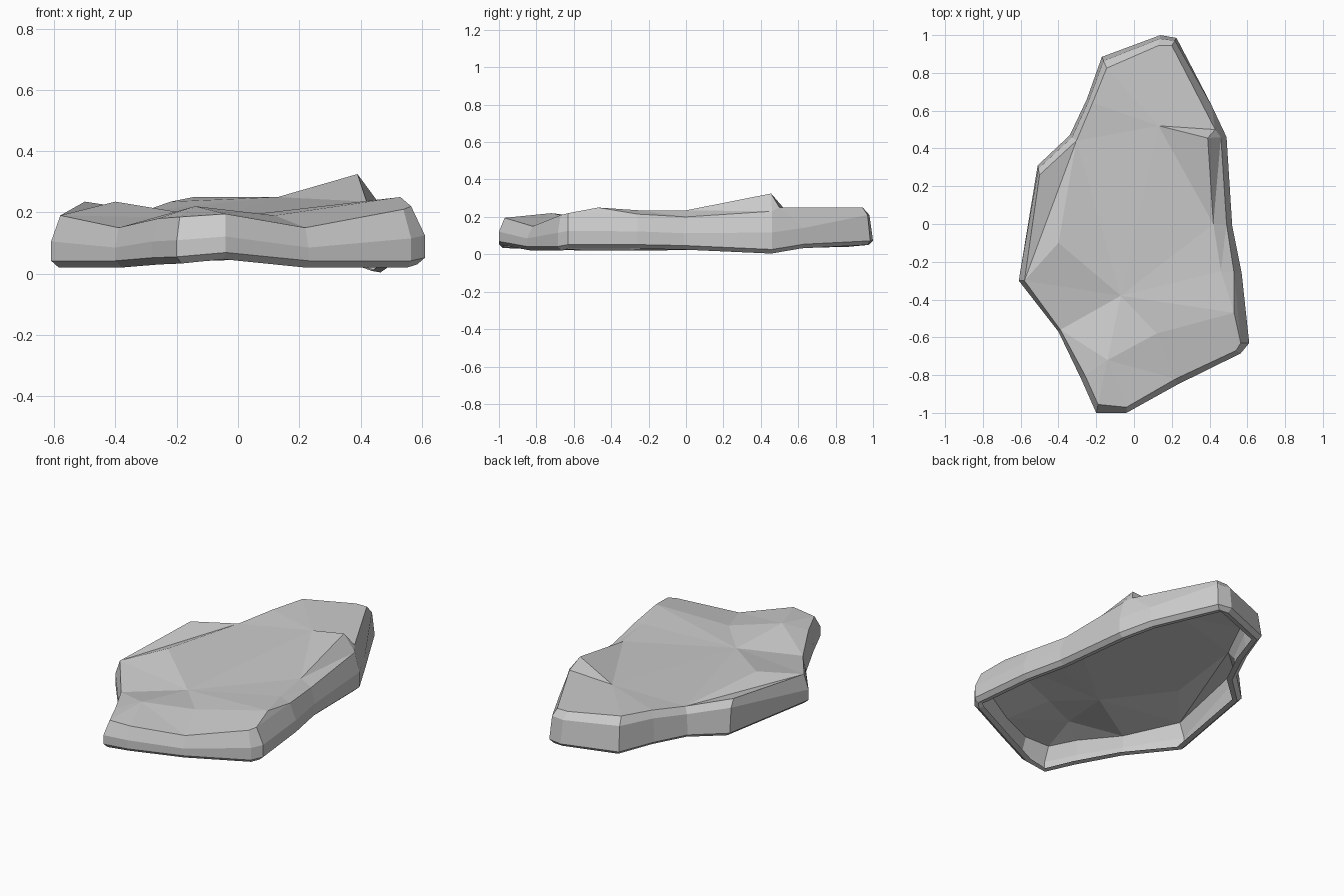
import bpy, bmesh
from mathutils import Vector
from mathutils.geometry import delaunay_2d_cdt

if "Cube" in bpy.data.objects:
    bpy.data.objects.remove(bpy.data.objects["Cube"])

# Outline stations: outer x, outer y, rim x, rim y, rim z, base z
STATIONS = [
    (-.20, -1.0, -.19, -.955, .185, .033), (-.04, -1.0, -.04, -.97, .195, .047),
    (.23, -.85, .22, -.82, .15, .02), (.565, -.685, .54, -.67, .21, .02),
    (.61, -.63, .565, -.63, .22, .03), (.57, -.26, .53, -.26, .215, .03),
    (.52, -.01, .49, 0.0, .20, .025), (.49, .46, .46, .46, .23, .004),
    (.41, .63, .43, .50, .25, .032), (.225, .985, .20, .945, .25, .05),
    (.14, 1.0, .13, .945, .25, .05), (-.17, .885, -.145, .825, .25, .04),
    (-.25, .66, -.22, .64, .235, .035), (-.34, .47, -.305, .44, .205, .03),
    (-.51, .31, -.50, .26, .235, .025), (-.61, -.30, -.58, -.30, .19, .02),
    (-.40, -.57, -.39, -.56, .15, .02), (-.28, -.82, -.26, -.80, .18, .03),
]
# Bumps and dents on the upper face
RELIEF = [(.39, .455, .325), (.13, .52, .25), (-.07, -.38, .18), (-.14, -.72, .22),
          (-.40, -.10, .235), (.53, -.47, .25), (.42, 0, .235), (.46, -.25, .235),
          (.12, -.58, .19)]
n = len(STATIONS)
PEAK, RIDGE, DENT, FRONT, LEFT, RIGHT, SIDE_A, SIDE_B, LOW = range(n, n + 9)
# Creases crossing the upper face
CREASES = [(13, 15), (LEFT, 13), (LEFT, 15), (PEAK, SIDE_A), (SIDE_A, SIDE_B),
           (PEAK, RIDGE), (DENT, RIDGE), (RIDGE, SIDE_A), (DENT, LEFT), (DENT, 16),
           (DENT, FRONT), (DENT, RIGHT), (DENT, LOW), (DENT, SIDE_B), (DENT, SIDE_A),
           (DENT, 13), (DENT, 15)]

bm = bmesh.new()


def ring(points):
    return [bm.verts.new(p) for p in points]


# Side wall: inner lip, undercut base, two belt rings, inset rim
lip, base, low, high, rim = [], [], [], [], []
for i, (x, y, rx, ry, rz, bz) in enumerate(STATIONS):
    a, b = STATIONS[i - 1], STATIONS[(i + 1) % n]
    t = Vector((b[0] - a[0], b[1] - a[1])).normalized()
    lip.append((x - t.y * .055, y + t.x * .055, bz + .005))
    base.append((x - t.y * .025, y + t.x * .025, bz))
    low.append((x, y, bz + .022))
    # the back end has a higher, sloping shoulder
    f, s = (.8, .35) if 9 <= i <= 14 else (.5, 0)
    high.append((x + (rx - x) * s, y + (ry - y) * s, bz + (rz - bz) * f))
    rim.append((rx, ry, rz))
rings = [ring(r) for r in (lip, base, low, high, rim)]
for lo, hi in zip(rings, rings[1:]):
    for i in range(n):
        j = (i + 1) % n
        bm.faces.new((lo[i], lo[j], hi[j], hi[i]))

# Upper face: faceted triangulation of rim and relief points
top = rings[-1] + ring(RELIEF)
flat = [v.co.to_2d() for v in top]
edges = [(i, (i + 1) % n) for i in range(n)] + CREASES
_, _, tris, origins, _, _ = delaunay_2d_cdt(flat, edges, [], 1, 1e-5)
for tri in tris:
    if all(origins[k] for k in tri):
        bm.faces.new([top[origins[k][0]] for k in tri])

mesh = bpy.data.meshes.new("rock_slab")
bmesh.ops.recalc_face_normals(bm, faces=bm.faces)
bm.to_mesh(mesh)
bm.free()
rock = bpy.data.objects.new("rock_slab", mesh)
bpy.context.collection.objects.link(rock)
